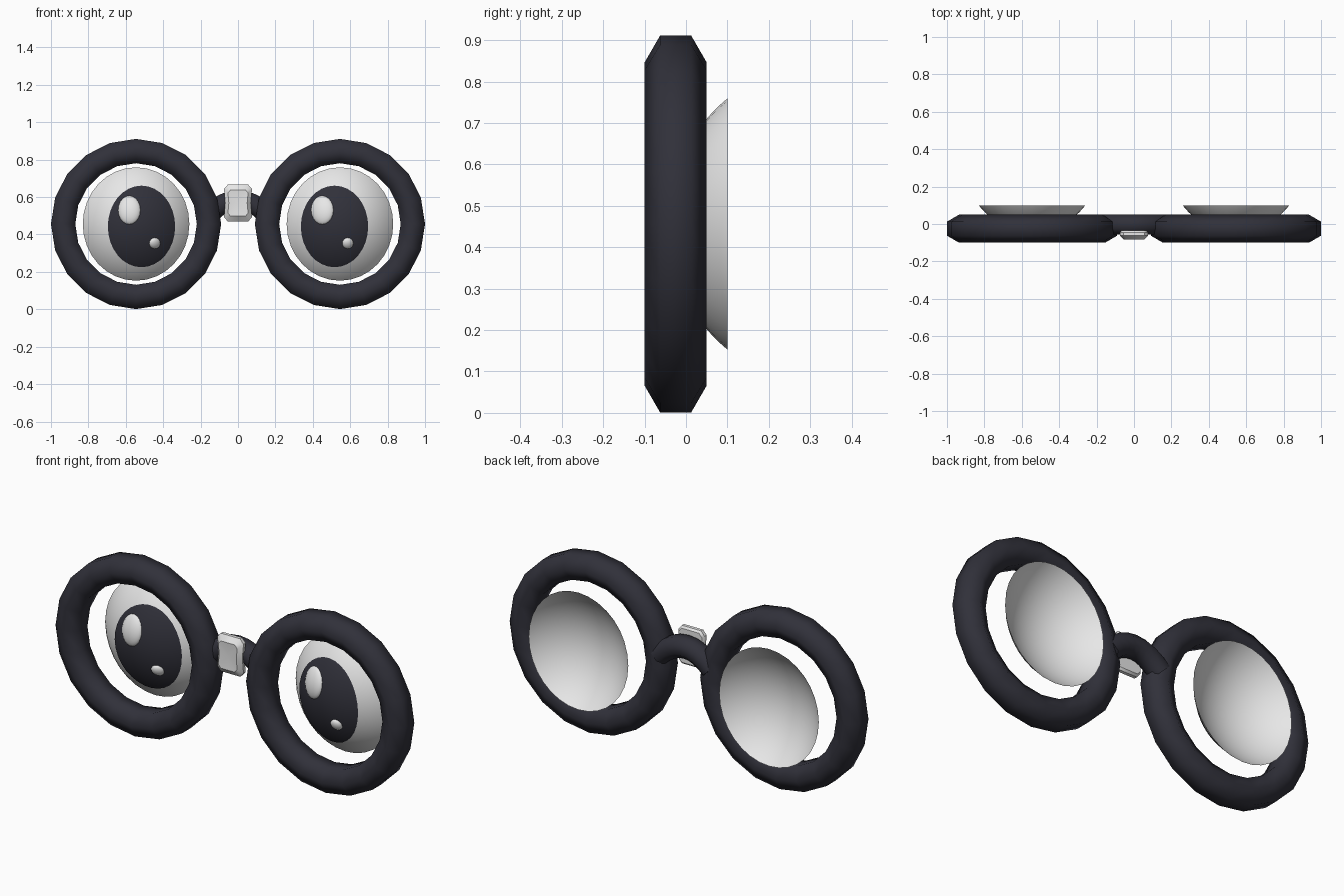
import bpy, bmesh, math

if "Cube" in bpy.data.objects:
    bpy.data.objects.remove(bpy.data.objects["Cube"])

def material(name, rgb):
    m = bpy.data.materials.new(name)
    m.diffuse_color = (*rgb, 1)
    m.use_nodes = True
    m.node_tree.nodes["Principled BSDF"].inputs["Base Color"].default_value = m.diffuse_color
    return m

DARK = material("charcoal", (0.03, 0.03, 0.042))
WHITE = material("soft white", (0.8, 0.8, 0.8))

def finish(bm, name, mat, angle=180):
    bmesh.ops.recalc_face_normals(bm, faces=bm.faces)
    me = bpy.data.meshes.new(name)
    bm.to_mesh(me)
    bm.free()
    ob = bpy.data.objects.new(name, me)
    bpy.context.collection.objects.link(ob)
    me.materials.append(mat)
    bpy.ops.object.select_all(action='DESELECT')
    ob.select_set(True)
    bpy.context.view_layer.objects.active = ob
    bpy.ops.object.shade_smooth_by_angle(angle=math.radians(angle))
    return ob

def skin(bm, loops, closed=False):
    """Join equal-length vertex loops with quads."""
    pairs = list(zip(loops, loops[1:] + loops[:1])) if closed else list(zip(loops, loops[1:]))
    for a, b in pairs:
        n = len(a)
        for i in range(n):
            bm.faces.new((a[i], a[(i + 1) % n], b[(i + 1) % n], b[i]))

CZ, CX = 0.456, 0.545          # lens centre
RX, RZ, R = 0.285, 0.303, 0.39  # eye rim radii, dome curvature
RIM_Y = 0.10

def dome_y(dx, dz):
    """Depth of the eye dome at an offset from its centre."""
    rho = min(1, math.hypot(dx / RX, dz / RZ)) * RZ
    return RIM_Y - math.sqrt(R * R - rho * rho) + math.sqrt(R * R - RZ * RZ)

def dome_patch(name, mat, eye_x, ox, oz, rx, rz, lift=0, bulge=0, segs=32, rings=10):
    """Elliptical patch lying on the eye dome, optionally swollen."""
    bm = bmesh.new()
    def vert(t, a):
        dx, dz = ox + rx * t * math.cos(a), oz + rz * t * math.sin(a)
        y = dome_y(dx, dz) - lift - bulge * math.sqrt(max(0, 1 - t * t))
        return bm.verts.new((eye_x + dx, y, CZ + dz))
    loops = [[vert(math.sin(k / rings * math.pi / 2), 2 * math.pi * i / segs)
              for i in range(segs)] for k in range(1, rings + 1)]
    skin(bm, loops)
    tip = vert(0, 0)
    for i in range(segs):
        bm.faces.new((tip, loops[0][i], loops[0][(i + 1) % segs]))
    ob = finish(bm, name, mat)
    # face the viewer side
    if sum(p.normal.y for p in ob.data.polygons) > 0:
        ob.data.flip_normals()

def rim(name, x, major=0.390, minor=0.075, segs=20, sides=6):
    """Chunky ring with a six-sided section."""
    bm = bmesh.new()
    loops = []
    for i in range(segs):
        a = 2 * math.pi * i / segs
        loop = []
        for j in range(sides):
            b = 2 * math.pi * j / sides
            r = major + minor * math.sin(b)
            loop.append(bm.verts.new((x + r * math.cos(a), -0.025 + minor * math.cos(b),
                                      CZ + r * math.sin(a))))
        loops.append(loop)
    skin(bm, loops, closed=True)
    finish(bm, name, DARK)

for side, s in (("left", -1), ("right", 1)):
    ex = s * CX
    px = -s * 0.029            # pupils look slightly inward
    rim(side + "_rim", ex)
    dome_patch(side + "_eye", WHITE, ex, 0, 0, RX, RZ)
    dome_patch(side + "_pupil", DARK, ex, px, -0.013, 0.18, 0.218, lift=0.004, bulge=0.003)
    dome_patch(side + "_large_glint", WHITE, ex, px - 0.065, 0.074, 0.06, 0.077,
               lift=0.005, bulge=0.02, segs=20, rings=6)
    dome_patch(side + "_small_glint", WHITE, ex, px + 0.071, -0.103, 0.03, 0.03,
               lift=0.005, bulge=0.018, segs=16, rings=5)

# arched bridge between the rims
bm = bmesh.new()
loops = []
for k in range(9):
    t = -1 + k / 4
    x, z = 0.15 * t, 0.585 - 0.075 * t * t
    slope = math.atan(-t)
    loops.append([])
    for j in range(8):
        b = 2 * math.pi * (j + 0.5) / 8
        u, v = 0.057 * math.cos(b), 0.057 * math.sin(b)
        loops[-1].append(bm.verts.new((x - v * math.sin(slope), -0.003 + u,
                                       z + v * math.cos(slope))))
skin(bm, loops)
bm.faces.new(loops[0])
bm.faces.new(loops[-1])
finish(bm, "bridge", DARK, 60)

# tape wrap: pinched pad with chamfered corners and a bevelled front
bm = bmesh.new()
OUTLINE = [(0.075, 0.075), (0.055, 0.098), (0, 0.098), (-0.055, 0.098), (-0.075, 0.075), (-0.068, 0),
           (-0.075, -0.075), (-0.055, -0.098), (0, -0.098), (0.055, -0.098), (0.075, -0.075), (0.068, 0)]
loops = [[bm.verts.new((px * f, y, 0.568 + pz * f)) for px, pz in OUTLINE]
         for y, f in ((-0.035, 0.9), (-0.045, 1), (-0.062, 1), (-0.084, 0.72))]
skin(bm, loops)
bm.faces.new(loops[0])
centre = bm.verts.new((0, -0.078, 0.568))
front = loops[-1]
for i in range(len(front)):
    bm.faces.new((centre, front[i], front[(i + 1) % len(front)]))
finish(bm, "bridge_tape", WHITE, 40)
